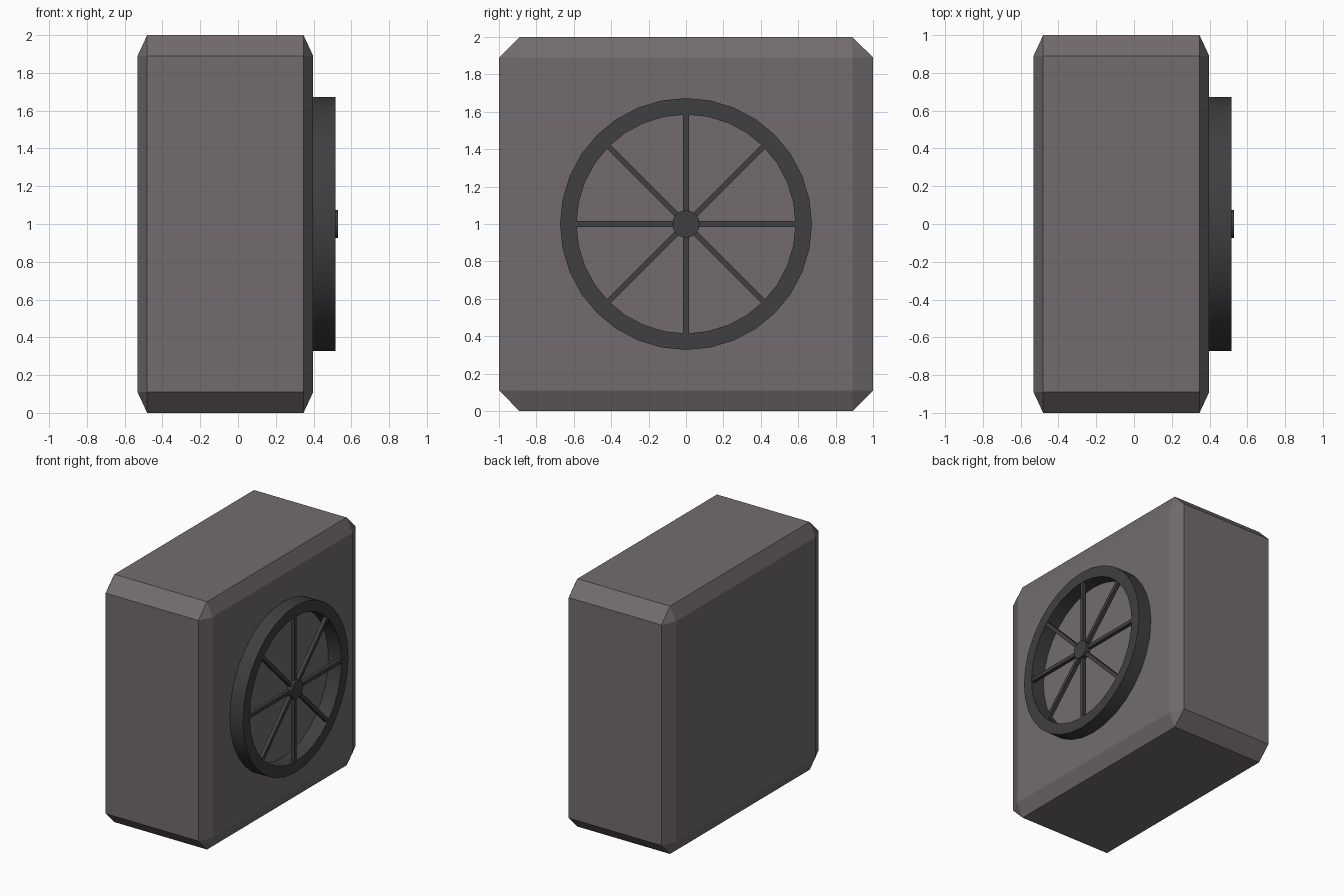
import bpy, bmesh, math
from mathutils import Matrix, Vector

if "Cube" in bpy.data.objects:
    bpy.data.objects.remove(bpy.data.objects["Cube"])


def material(name, colour):
    m = bpy.data.materials.new(name)
    m.diffuse_color = (*colour, 1)
    m.use_nodes = True
    m.node_tree.nodes["Principled BSDF"].inputs["Base Color"].default_value = m.diffuse_color
    return m


BODY = material("warm_grey", (0.17, 0.148, 0.156))
DARK = material("dark_grey", (0.05, 0.05, 0.05))
CENTRE_Z = 1.0


def add_object(name, bm, mat, smooth=False):
    bmesh.ops.recalc_face_normals(bm, faces=bm.faces)
    mesh = bpy.data.meshes.new(name)
    bm.to_mesh(mesh)
    bm.free()
    mesh.materials.append(mat)
    ob = bpy.data.objects.new(name, mesh)
    bpy.context.collection.objects.link(ob)
    if smooth:
        bpy.ops.object.select_all(action='DESELECT')
        ob.select_set(True)
        bpy.context.view_layer.objects.active = ob
        bpy.ops.object.shade_smooth_by_angle(angle=math.radians(30))
    return ob


def lathe_x(name, profile, sides, mat):
    """Revolve a closed (x, radius) profile about the fan axis."""
    bm = bmesh.new()
    rings = []
    for i in range(sides):
        a = math.tau * i / sides
        rings.append([bm.verts.new((x, r * math.sin(a), CENTRE_Z + r * math.cos(a)))
                      for x, r in profile])
    n = len(profile)
    for i in range(sides):
        p, q = rings[i], rings[(i + 1) % sides]
        for j in range(n):
            k = (j + 1) % n
            bm.faces.new((p[j], p[k], q[k], q[j]))
    return add_object(name, bm, mat, True)


# Chamfered casing: bevelled cube, squashed along x
bm = bmesh.new()
bmesh.ops.create_cube(bm, size=2)
bmesh.ops.bevel(bm, geom=bm.edges[:], offset=0.11, segments=1,
                affect='EDGES', profile=0.5)
bmesh.ops.scale(bm, verts=bm.verts, vec=(0.465, 1, 1))
bmesh.ops.translate(bm, verts=bm.verts, vec=(-0.067, 0, CENTRE_Z))
add_object("casing", bm, BODY)

# Fan rim
lathe_x("fan_rim", [(0.39, 0.673), (0.515, 0.673), (0.515, 0.585), (0.39, 0.585)], 32, DARK)

# Hub disc
bm = bmesh.new()
bmesh.ops.create_cone(bm, cap_ends=True, segments=16, radius1=0.073, radius2=0.073, depth=0.045,
                      matrix=Matrix.Translation((0.5075, 0, CENTRE_Z)) @ Matrix.Rotation(math.pi / 2, 4, 'Y'))
add_object("fan_hub", bm, DARK, True)

# Eight spokes: bars from hub to rim
for i in range(8):
    bm = bmesh.new()
    bmesh.ops.create_cube(bm, size=1)
    bmesh.ops.scale(bm, verts=bm.verts, vec=(0.03, 0.03, 0.55))
    bmesh.ops.translate(bm, verts=bm.verts, vec=(0.498, 0, 0.325))
    bmesh.ops.rotate(bm, verts=bm.verts, cent=(0, 0, 0),
                     matrix=Matrix.Rotation(math.tau * i / 8, 3, 'X'))
    bmesh.ops.translate(bm, verts=bm.verts, vec=(0, 0, CENTRE_Z))
    add_object(f"fan_spoke_{i + 1}", bm, DARK)
